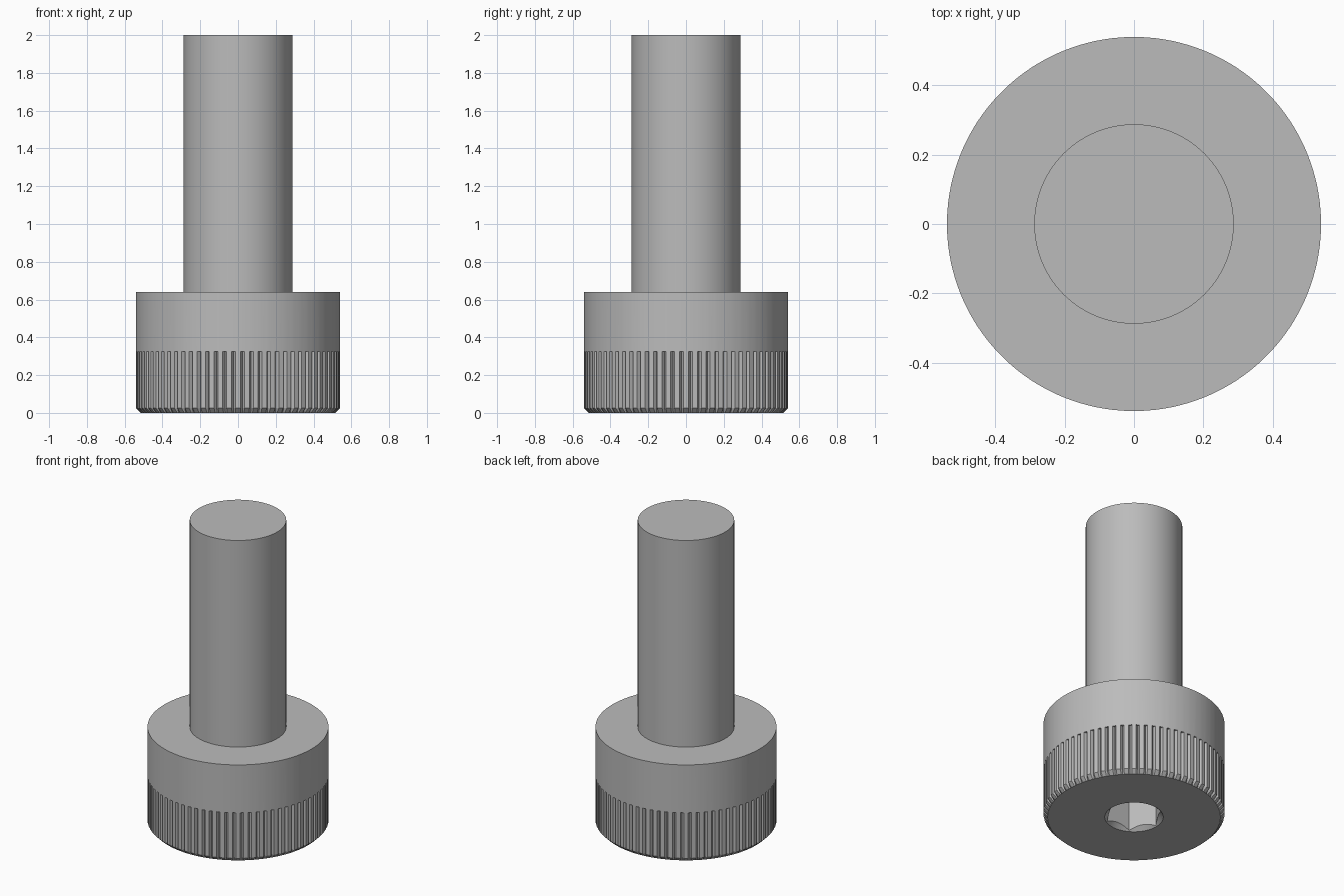
import bpy
import bmesh
from math import cos, sin, tau, radians

if "Cube" in bpy.data.objects:
    bpy.data.objects.remove(bpy.data.objects["Cube"], do_unlink=True)

TEETH = 72
HEAD_R, SHANK_R = 0.54, 0.288
KNURL_BOTTOM, KNURL_TOP, HEAD_TOP, TOP = 0.025, 0.325, 0.64, 2.0

steel = bpy.data.materials.new("grey steel")
steel.use_nodes = True
colour = (0.5, 0.5, 0.5, 1)
steel.diffuse_color = colour
steel.node_tree.nodes["Principled BSDF"].inputs["Base Color"].default_value = colour


def circle(radius, z, count):
    return [(radius * cos(tau * i / count), radius * sin(tau * i / count), z)
            for i in range(count)]


def knurl(radius, z, depth):
    """Flat-topped teeth separated by V grooves."""
    points = []
    for i in range(TEETH):
        for step, r in ((-0.28, radius), (0.28, radius), (0.5, radius - depth)):
            a = tau * (i + step) / TEETH
            points.append((r * cos(a), r * sin(a), z))
    return points


def loft(name, rings):
    """Skin a stack of equal-length rings and cap both ends."""
    bm = bmesh.new()
    loops = [[bm.verts.new(p) for p in ring] for ring in rings]
    for low, high in zip(loops, loops[1:]):
        for i in range(len(low)):
            j = (i + 1) % len(low)
            bm.faces.new((low[i], low[j], high[j], high[i]))
    bm.faces.new(loops[0][::-1])
    bm.faces.new(loops[-1])
    bmesh.ops.recalc_face_normals(bm, faces=bm.faces)
    mesh = bpy.data.meshes.new(name)
    bm.to_mesh(mesh)
    bm.free()
    mesh.materials.append(steel)
    obj = bpy.data.objects.new(name, mesh)
    bpy.context.collection.objects.link(obj)
    return obj


def activate(obj):
    bpy.ops.object.select_all(action="DESELECT")
    obj.select_set(True)
    bpy.context.view_layer.objects.active = obj


def cut(obj, cutter):
    activate(obj)
    mod = obj.modifiers.new("cut", "BOOLEAN")
    mod.operation, mod.solver, mod.object = "DIFFERENCE", "EXACT", cutter
    bpy.ops.object.modifier_apply(modifier=mod.name)
    bpy.data.objects.remove(cutter, do_unlink=True)


# Head: chamfered underside, knurled band, plain collar
ring_count = TEETH * 3
head = loft("head", [
    knurl(HEAD_R - 0.025, 0, 0),
    knurl(HEAD_R, KNURL_BOTTOM, 0.018),
    knurl(HEAD_R, KNURL_TOP, 0.018),
    knurl(HEAD_R, KNURL_TOP, 0),
    knurl(HEAD_R, HEAD_TOP, 0),
])

# Hexagonal drive socket with a countersunk mouth
cut(head, loft("socket_cutter", [circle(0.17, -0.1, 6), circle(0.17, 0.32, 6)]))
cut(head, loft("countersink_cutter", [circle(0.235, -0.06, 96), circle(0.115, 0.06, 96)]))

# Shank
shank = loft("shank", [circle(SHANK_R, HEAD_TOP - 0.05, 96), circle(SHANK_R, TOP, 96)])

for part in (head, shank):
    activate(part)
    bpy.ops.object.shade_smooth_by_angle(angle=radians(15))
